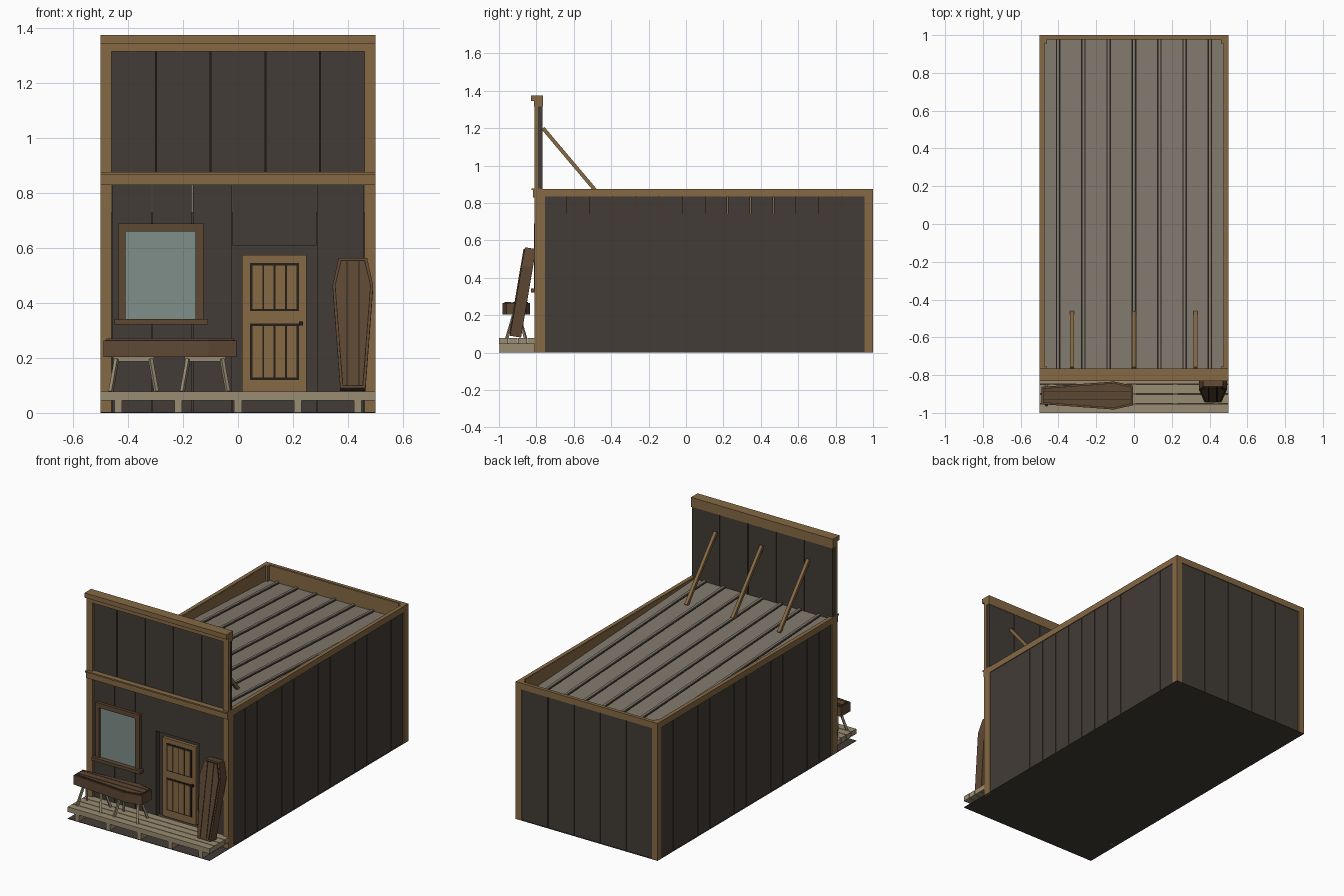
import bpy, bmesh, math
from mathutils import Matrix, Vector

if "Cube" in bpy.data.objects:
    bpy.data.objects.remove(bpy.data.objects["Cube"], do_unlink=True)


def material(name, *srgb):
    linear = [((c / 255 + 0.055) / 1.055) ** 2.4 for c in srgb] + [1]
    mat = bpy.data.materials.new(name)
    mat.use_nodes = True
    mat.diffuse_color = linear
    bsdf = mat.node_tree.nodes["Principled BSDF"]
    bsdf.inputs["Base Color"].default_value = linear
    bsdf.inputs["Roughness"].default_value = 0.9
    return mat


siding = material("dark siding", 66, 60, 54)
seam = material("black seam", 36, 31, 26)
trim = material("trim timber", 134, 105, 68)
walnut = material("walnut boards", 94, 72, 52)
pale = material("pale planks", 154, 140, 114)
tin = material("roof sheet", 128, 120, 108)
glass = material("window glass", 126, 143, 138)


def finish(name, bm, mat):
    bmesh.ops.recalc_face_normals(bm, faces=bm.faces)
    mesh = bpy.data.meshes.new(name)
    bm.to_mesh(mesh)
    bm.free()
    mesh.materials.append(mat)
    obj = bpy.data.objects.new(name, mesh)
    bpy.context.collection.objects.link(obj)
    return obj


def boxes(name, mat, spans):
    """One object made of boxes, each given as x, y and z ranges."""
    bm = bmesh.new()
    for x, y, z in spans:
        size = Matrix.Diagonal((x[1] - x[0], y[1] - y[0], z[1] - z[0], 1))
        centre = Vector((sum(x) / 2, sum(y) / 2, sum(z) / 2))
        bmesh.ops.create_cube(bm, size=1, matrix=Matrix.Translation(centre) @ size)
    return finish(name, bm, mat)


def prisms(name, mat, outlines, place, low, high):
    """Extrude flat outlines from low to high, then place them by a matrix."""
    bm = bmesh.new()
    for outline in outlines:
        face = bm.faces.new([bm.verts.new((u, v, low)) for u, v in outline])
        new = bmesh.ops.extrude_face_region(bm, geom=[face])["geom"]
        tops = [g for g in new if isinstance(g, bmesh.types.BMVert)]
        bmesh.ops.translate(bm, verts=tops, vec=(0, 0, high - low))
    bm.transform(place)
    return finish(name, bm, mat)


def beams(name, mat, pairs, width):
    """Square bars between pairs of points."""
    bm = bmesh.new()
    for a, b in pairs:
        a, b = Vector(a), Vector(b)
        turn = (b - a).to_track_quat("Z", "Y").to_matrix().to_4x4()
        size = Matrix.Diagonal((width, width, (b - a).length, 1))
        bmesh.ops.create_cube(bm, size=1, matrix=Matrix.Translation((a + b) / 2) @ turn @ size)
    return finish(name, bm, mat)


def split(start, end, count, gap=0.004):
    step = (end - start) / count
    return [(start + i * step + gap / 2, start + (i + 1) * step - gap / 2) for i in range(count)]


def both(lo, hi):
    return [(lo, hi), (-hi, -lo)]


# Building core and underside
boxes("building_core", siding, [((-0.488, 0.488), (-0.76, 0.988), (0, 0.74))])
boxes("underside", siding, [((-0.5, 0.5), (-1, 1), (0, 0.003))])

# Vertical siding boards
boxes("side_siding", siding, [(x, y, (0, 0.84)) for x in both(0.48, 0.495)
                              for y in split(-0.757, 0.957, 14)])
boxes("back_siding", siding, [(x, (0.98, 0.995), (0, 0.84)) for x in split(-0.46, 0.46, 5)])
wall = (-0.795, -0.758)
front = [(x, wall, (0, 0.84)) for x in split(-0.46, -0.02, 3) + split(0.285, 0.46, 1)]
front += [((-0.02, 0.285), wall, (0.61, 0.84)), ((-0.02, 0.285), wall, (0, 0.07))]
boxes("front_siding", siding, front)
boxes("false_front_siding", siding, [(x, (-0.792, -0.766), (0.84, 1.33))
                                     for x in split(-0.497, 0.497, 5)])
boxes("false_front_seams", seam, [((-0.495, 0.495), (-0.785, -0.775), (0.84, 1.32))])

# Timber frame: corner posts, top bands and parapet lining
posts = [(x, y, (0, 0.875)) for x in both(0.46, 0.5) for y in ((-0.81, -0.755), (0.955, 1))]
posts += [(x, (-0.81, -0.79), (0.87, 1.33)) for x in both(0.46, 0.5)]
boxes("corner_posts", trim, posts)
bands = [(x, (-0.76, 1), (0.835, 0.875)) for x in both(0.475, 0.5)]
bands += [((-0.5, 0.5), (0.978, 1), (0.835, 0.875))]
boxes("top_bands", trim, bands)
lining = [(x, (-0.76, 0.98), (0.73, 0.87)) for x in both(0.474, 0.481)]
lining += [((-0.48, 0.48), (0.976, 0.982), (0.73, 0.87))]
boxes("parapet_lining", trim, lining)
boxes("front_beams", trim, [
    ((-0.5, 0.5), (-0.818, -0.78), (0.83, 0.87)),
    ((-0.5, 0.5), (-0.826, -0.78), (0.868, 0.877)),
    ((-0.5, 0.5), (-0.812, -0.764), (1.315, 1.346)),
    ((-0.5, 0.5), (-0.83, -0.764), (1.345, 1.375))])

# Sloping roof with raised ribs
across = Matrix(((0, 0, 1, 0), (1, 0, 0, 0), (0, 1, 0, 0), (0, 0, 0, 1)))


def slope(lift):
    return [(-0.766, 0.862 + lift), (0.977, 0.775 + lift), (0.977, 0.73), (-0.766, 0.73)]


prisms("roof_sheet", tin, [slope(0)], across, -0.475, 0.475)
for i in range(-3, 4):
    x = i * 0.134
    prisms("roof_rib", tin, [slope(0.01)], across, x - 0.008, x + 0.008)
    for side in both(0.008, 0.012):
        prisms("roof_rib_edge", seam, [slope(0.002)], across, x + side[0], x + side[1])

# Braces behind the false front
beams("braces", trim, [((x, -0.765, 1.2), (x, -0.468, 0.848)) for x in (-0.328, 0, 0.325)], 0.02)

# Window
boxes("window_glass", glass, [((-0.415, -0.15), (-0.8, -0.79), (0.335, 0.665))])
boxes("window_frame", walnut, [
    ((-0.435, -0.41), (-0.813, -0.79), (0.34, 0.69)),
    ((-0.155, -0.125), (-0.813, -0.79), (0.34, 0.69)),
    ((-0.41, -0.155), (-0.813, -0.79), (0.66, 0.69)),
    ((-0.45, -0.11), (-0.83, -0.79), (0.322, 0.342))])

# Door with boarded panels
boxes("door", trim, [((0.015, 0.25), (-0.78, -0.755), (0.075, 0.575))])
panels = ((0.12, 0.325), (0.37, 0.545))
boxes("door_panel_seams", seam, [((0.044, 0.222), (-0.783, -0.779), z) for z in panels])
boxes("door_panel_boards", trim, [(x, (-0.787, -0.781), (z[0] + 0.008, z[1] - 0.008))
                                  for z in panels for x in split(0.05, 0.216, 4, 0.006)])
boxes("door_handle", seam, [((0.222, 0.236), (-0.797, -0.78), (0.318, 0.332))])

# Porch: deck planks on joists
boxes("deck_planks", pale, [((-0.5, 0.5), y, (0.045, 0.077)) for y in split(-1.002, -0.798, 4)])
boxes("deck_joists", pale, [((x - 0.014, x + 0.014), (-0.998, -0.8), (0.002, 0.05))
                            for x in (-0.436, -0.218, 0, 0.218, 0.436)])


# Tapered six-sided boxes: body, dark rim gap and three lid planks
def tapered_box(name, place, length):
    neck = length * 0.79

    def outline(inset):
        right = [(inset, 0.046 - inset), (neck, 0.074 - inset), (length - inset, 0.052 - inset)]
        return right + [(u, -v) for u, v in reversed(right)]

    prisms(name + "_body", walnut, [outline(0)], place, 0, 0.06)
    prisms(name + "_seam", seam, [outline(0.008)], place, 0.06, 0.062)
    foot, neck_edge, head = outline(0.011)[:3]
    edge = [(foot[0], 0.024), foot, neck_edge, head, (head[0], 0.024)]
    middle = [(foot[0], -0.02), (head[0], -0.02), (head[0], 0.02), (foot[0], 0.02)]
    planks = [edge, middle, [(u, -v) for u, v in edge]]
    prisms(name + "_lid_planks", walnut, planks, place, 0.06, 0.066)


tapered_box("lying_box", Matrix.Translation((-0.49, -0.908, 0.204)), 0.485)
lean = math.radians(9.6)
s, c = math.sin(lean), math.cos(lean)
upright = Matrix(((0, -1, 0, 0.418), (s, 0, -c, -0.882), (c, 0, s, 0.08), (0, 0, 0, 1)))
tapered_box("leaning_box", upright, 0.48)

# Sawhorses under the lying box
for centre in (-0.38, -0.12):
    boxes("sawhorse_top", pale, [((centre - 0.075, centre + 0.075), (-0.925, -0.89), (0.187, 0.204))])
    legs = [((centre + i * 0.062, -0.908 + j * 0.015, 0.195),
             (centre + i * 0.083, -0.908 + j * 0.05, 0.077)) for i in (-1, 1) for j in (-1, 1)]
    beams("sawhorse_legs", pale, legs, 0.013)
